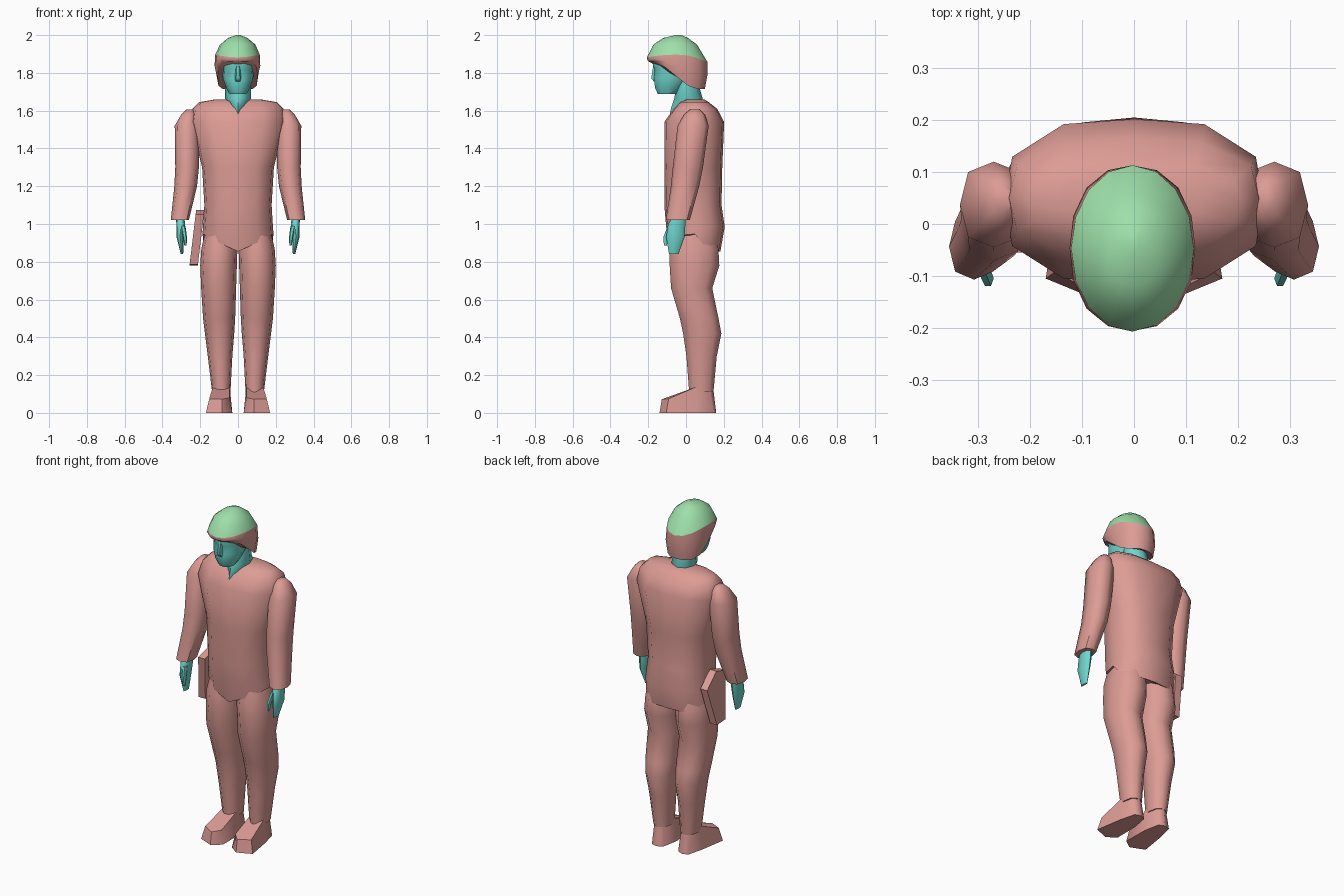
import bpy, bmesh, math


def material(name, color):
    m = bpy.data.materials.new(name)
    m.diffuse_color = color
    return m


RED = material("uniform_red", (0.72, 0.33, 0.30, 1))
TEAL = material("skin_teal", (0.16, 0.68, 0.62, 1))
GREEN = material("cap_green", (0.34, 0.74, 0.40, 1))


def oval(z, x0, x1, y0, y1, n, p):
    """Superellipse ring; z may be a number or a function of (x, y)."""
    pts = []
    for i in range(n):
        a = 2 * math.pi * i / n
        c, s = math.cos(a), math.sin(a)
        k = (abs(c) ** p + abs(s) ** p) ** (-1 / p)
        x = (x0 + x1) / 2 + (x1 - x0) / 2 * c * k
        y = (y0 + y1) / 2 + (y1 - y0) / 2 * s * k
        pts.append((x, y, z(x, y) if callable(z) else z))
    return pts


def skin(name, rings, mat, mirror=False, angle=55):
    """Bridge equal-sized rings into a closed, shaded object."""
    bm = bmesh.new()
    loops = [[bm.verts.new(p) for p in r] for r in rings]
    n = len(loops[0])
    for a, b in zip(loops, loops[1:]):
        for i in range(n):
            j = (i + 1) % n
            bm.faces.new((a[i], a[j], b[j], b[i]))
    bm.faces.new(loops[0][::-1])
    bm.faces.new(loops[-1])
    bmesh.ops.recalc_face_normals(bm, faces=bm.faces)
    me = bpy.data.meshes.new(name)
    bm.to_mesh(me)
    bm.free()
    me.materials.append(mat)
    ob = bpy.data.objects.new(name, me)
    bpy.context.collection.objects.link(ob)
    bpy.ops.object.select_all(action='DESELECT')
    ob.select_set(True)
    bpy.context.view_layer.objects.active = ob
    bpy.ops.object.shade_smooth_by_angle(angle=math.radians(angle))
    if mirror:
        ob.modifiers.new("mirror", 'MIRROR')
    return ob


def loft(name, rows, mat, n=8, p=2.5, mirror=False):
    """rows: (z, x0, x1, y0, y1), or (z, half_width, y0, y1) if centred."""
    full = [r if len(r) == 5 else (r[0], -r[1], r[1], r[2], r[3]) for r in rows]
    return skin(name, [oval(*r, n, p) for r in full], mat, mirror)


# Torso, with a V-shaped crotch line in front
def hem_z(x, y):
    return 0.855 + (0.55 * max(0, abs(x) - 0.02) if y < 0.06 else 0)


loft("torso", [
    (hem_z, 0.188, -0.088, 0.182),
    (0.985, 0.185, -0.105, 0.205), (1.10, 0.178, -0.115, 0.188),
    (1.30, 0.19, -0.113, 0.192), (1.54, 0.25, -0.115, 0.202),
    (1.61, 0.24, -0.065, 0.165), (1.645, 0.205, -0.03, 0.12),
    (1.658, 0.13, 0.0, 0.10)], RED, 12, 2.9)

# Legs
loft("leg", [
    (1.00, 0.015, 0.165, -0.06, 0.14), (0.87, 0.003, 0.194, -0.09, 0.175),
    (0.78, 0.006, 0.20, -0.09, 0.18), (0.66, 0.01, 0.195, -0.082, 0.142),
    (0.50, 0.015, 0.185, -0.035, 0.175), (0.42, 0.02, 0.175, -0.018, 0.19),
    (0.30, 0.03, 0.16, 0.0, 0.165), (0.11, 0.04, 0.137, 0.015, 0.147)],
    RED, 10, 2.4, True)

# Feet, toes turned outwards
sole = [(0.05, 0.145), (0.085, 0.16), (0.12, 0.15), (0.145, 0.05),
        (0.17, -0.105), (0.085, -0.14), (0.03, -0.10), (0.032, 0.05)]
upper = [(0.058, 0.125, 0.14), (0.088, 0.143, 0.14), (0.118, 0.125, 0.14),
         (0.133, 0.06, 0.14), (0.152, -0.092, 0.075), (0.085, -0.128, 0.072),
         (0.045, -0.09, 0.08), (0.044, 0.06, 0.14)]
skin("foot", [[(x, y, 0) for x, y in sole], upper], RED, True, 60)

# Sleeves
loft("sleeve", [
    (1.605, 0.235, 0.275, 0.02, 0.075), (1.58, 0.22, 0.30, -0.01, 0.10),
    (1.52, 0.205, 0.335, -0.045, 0.12), (1.30, 0.207, 0.332, -0.07, 0.09),
    (1.20, 0.217, 0.337, -0.08, 0.07), (1.02, 0.26, 0.356, -0.107, 0.02)],
    RED, 8, 2.5, True)

# Hands with thumbs
loft("hand", [
    (1.04, 0.285, 0.33, -0.07, 0.0), (1.00, 0.28, 0.326, -0.095, -0.003),
    (0.93, 0.288, 0.325, -0.105, -0.008), (0.84, 0.29, 0.303, -0.09, -0.04)],
    TEAL, 8, 2.5, True)
loft("thumb", [
    (0.99, 0.278, 0.304, -0.10, -0.06), (0.93, 0.27, 0.292, -0.122, -0.088),
    (0.885, 0.272, 0.284, -0.118, -0.10)], TEAL, 6, 2, True)

# Neck, head and nose
loft("neck", [
    (1.585, 0.02, -0.085, 0.07), (1.61, 0.03, -0.08, 0.08),
    (1.665, 0.07, -0.062, 0.088), (1.78, 0.065, -0.045, 0.055)], TEAL, 8, 2)
loft("head", [
    (1.687, 0.045, -0.15, -0.05), (1.72, 0.062, -0.166, -0.02),
    (1.77, 0.08, -0.172, 0.02), (1.82, 0.084, -0.168, 0.04),
    (1.84, 0.086, -0.178, 0.04), (1.88, 0.088, -0.17, 0.04)], TEAL, 10, 2.4)
loft("nose", [
    (1.755, 0.02, -0.174, -0.14), (1.772, 0.02, -0.187, -0.14),
    (1.84, 0.012, -0.176, -0.14)], TEAL, 6, 2)


# Helmet: lower shell follows a sloping rim, dome sits on a curved seam
def rim_z(x, y):
    if y < -0.14:
        return 1.86
    return max(1.715, 1.855 - (y + 0.14) * 0.82)


def seam_z(x, y):
    return 1.897 - 0.6 * (y + 0.05) ** 2 - max(0, y) * 0.2


def mid_z(x, y):
    return 0.5 * (rim_z(x, y) + seam_z(x, y))


seam = oval(seam_z, -0.121, 0.115, -0.207, 0.113, 16, 2)
skin("helmet_shell", [
    oval(rim_z, -0.108, 0.104, -0.198, 0.10, 16, 2.4),
    oval(mid_z, -0.124, 0.118, -0.206, 0.113, 16, 2.2), seam], RED)
skin("helmet_dome", [
    seam, oval(1.95, -0.095, 0.092, -0.172, 0.058, 16, 2),
    oval(1.985, -0.052, 0.05, -0.12, 0.01, 16, 2),
    oval(2.0, -0.01, 0.01, -0.055, -0.025, 16, 2)], GREEN)

# Holster plate on one hip, leaning outwards toward the bottom
outline = [(0.03, 1.075), (-0.055, 1.05), (-0.005, 0.785),
           (0.075, 0.78), (0.13, 1.0)]
skin("holster", [[(x - 0.12 * (1.07 - z), y, z) for y, z in outline]
                 for x in (-0.178, -0.222)], RED, False, 30)
